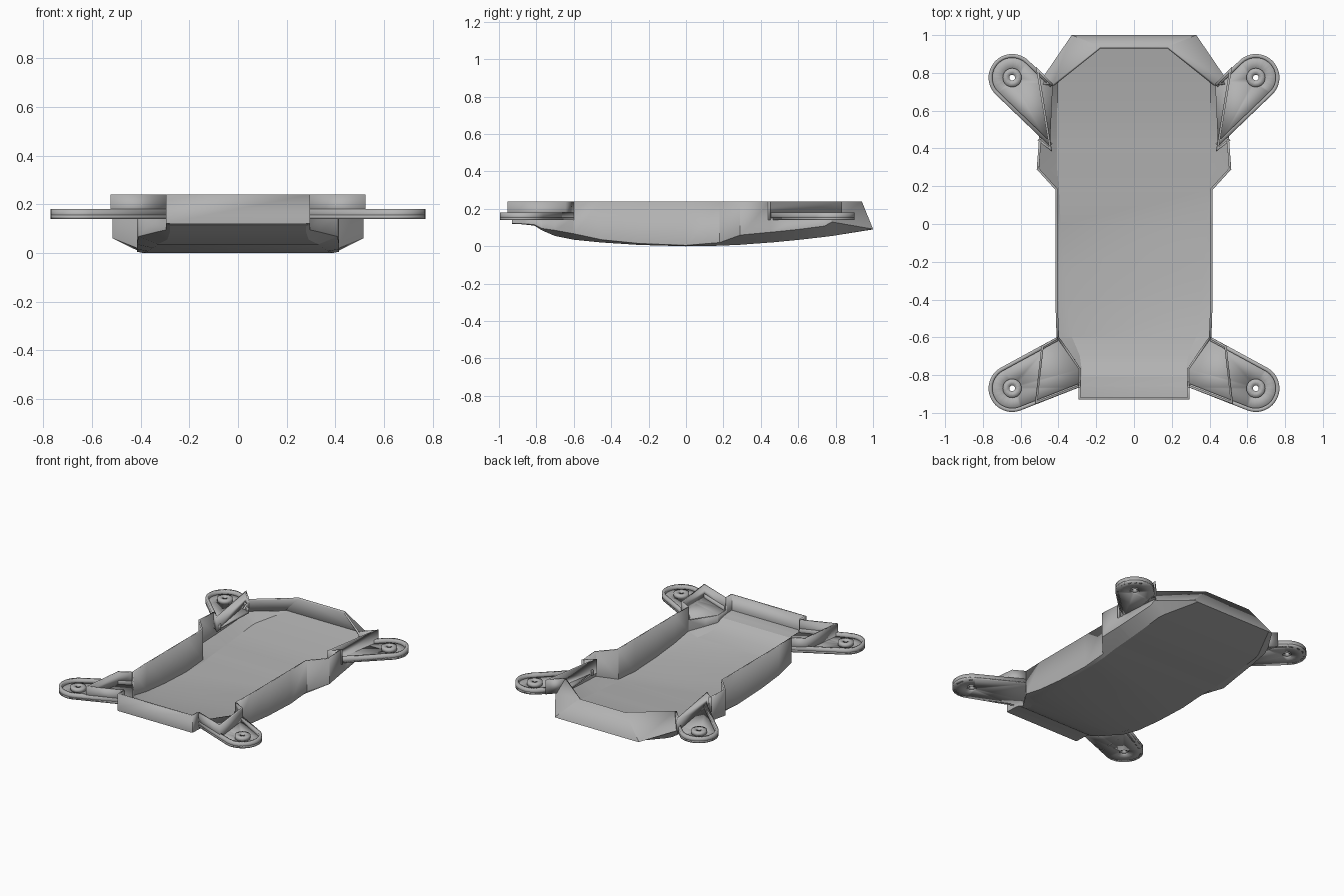
import bpy, bmesh, math
from mathutils import Vector
from mathutils.geometry import convex_hull_2d

cube = bpy.data.objects.get("Cube")
if cube:
    bpy.data.objects.remove(cube)

grey = bpy.data.materials.new("plain_grey")
grey.use_nodes = True
grey.diffuse_color = (0.45, 0.45, 0.45, 1)
grey.node_tree.nodes["Principled BSDF"].inputs["Base Color"].default_value = (0.45, 0.45, 0.45, 1)

WALL = 0.012
RIM_Z, LEDGE_Z = 0.24, 0.15
ARM_BOTTOM, ARM_FLOOR, ARM_TOP = 0.14, 0.155, 0.18


def finish(name, bm, thickness, mirror=True, smooth=30):
    """Turn an open surface into a thick part, mirrored across x."""
    mesh = bpy.data.meshes.new(name)
    bm.to_mesh(mesh)
    bm.free()
    mesh.materials.append(grey)
    obj = bpy.data.objects.new(name, mesh)
    bpy.context.collection.objects.link(obj)
    solid = obj.modifiers.new("thickness", 'SOLIDIFY')
    solid.thickness = thickness
    solid.offset = -1
    solid.use_even_offset = True
    if mirror:
        obj.modifiers.new("mirror", 'MIRROR').use_mirror_merge = False
    bpy.ops.object.select_all(action='DESELECT')
    obj.select_set(True)
    bpy.context.view_layer.objects.active = obj
    bpy.ops.object.shade_smooth_by_angle(angle=math.radians(smooth))
    return obj


def wall(name, path, z0, z1, thickness=WALL):
    """Vertical wall along a path, thickened to the left of travel."""
    bm = bmesh.new()
    low = [bm.verts.new((x, y, z0)) for x, y in path]
    high = [bm.verts.new((x, y, z1)) for x, y in path]
    for i in range(len(path) - 1):
        bm.faces.new((low[i], low[i + 1], high[i + 1], high[i]))
    return finish(name, bm, thickness)


def circle(centre, radius, count=32):
    return [(centre[0] + radius * math.cos(math.tau * i / count),
             centre[1] + radius * math.sin(math.tau * i / count)) for i in range(count)]


def plate(name, outline, hole, z0, z1):
    """Flat plate with a hole."""
    bm = bmesh.new()
    for loop in (outline, hole):
        verts = [bm.verts.new((x, y, z1)) for x, y in loop]
        for i, v in enumerate(verts):
            bm.edges.new((v, verts[(i + 1) % len(verts)]))
    bmesh.ops.triangle_fill(bm, use_beauty=True, edges=bm.edges[:])
    bm.normal_update()
    for face in bm.faces:
        if face.normal.z < 0:
            face.normal_flip()
    return finish(name, bm, z1 - z0)


# Tray: cross-sections (y, floor half width, floor z, edge half width, edge z, wall top z)
sections = [
    (-0.93, 0.28, 0.12, 0.295, 0.122, RIM_Z),
    (-0.865, 0.28, 0.117, 0.295, 0.12, RIM_Z),
    (-0.86, 0.28, 0.116, 0.295, 0.12, LEDGE_Z),
    (-0.81, 0.28, 0.11, 0.295, 0.115, LEDGE_Z),
    (-0.77, 0.28, 0.085, 0.295, 0.095, LEDGE_Z),
    (-0.70, 0.29, 0.055, 0.34, 0.085, LEDGE_Z),
    (-0.605, 0.33, 0.036, 0.407, 0.068, LEDGE_Z),
    (-0.60, 0.33, 0.035, 0.41, 0.067, RIM_Z),
    (-0.45, 0.35, 0.02, 0.415, 0.035, RIM_Z),
    (-0.25, 0.37, 0.007, 0.415, 0.015, RIM_Z),
    (0.0, 0.39, 0.0, 0.415, 0.005, RIM_Z),
    (0.18, 0.40, 0.003, 0.415, 0.02, RIM_Z),
    (0.29, 0.41, 0.008, 0.515, 0.06, RIM_Z),
    (0.45, 0.41, 0.02, 0.503, 0.075, RIM_Z),
    (0.455, 0.41, 0.02, 0.503, 0.075, LEDGE_Z),
    (0.60, 0.41, 0.034, 0.495, 0.09, LEDGE_Z),
    (0.74, 0.41, 0.05, 0.485, 0.108, LEDGE_Z),
    (0.78, 0.40, 0.055, 0.48, 0.13, RIM_Z),
    (1.0, 0.30, 0.09, 0.33, 0.092, RIM_Z),
]
# The last two sections lean inward to form the sloping tail panels
leaning_tops = {0.78: (0.43, 0.74), 1.0: (0.18, 0.94)}

bm = bmesh.new()
rows = []
for y, floor_x, floor_z, edge_x, edge_z, top_z in sections:
    top_x, top_y = leaning_tops.get(y, (edge_x, y))
    half = [(top_x, top_y, top_z), (edge_x, y, edge_z), (floor_x, y, floor_z)]
    points = [(-px, py, pz) for px, py, pz in half] + half[::-1]
    rows.append([bm.verts.new(p) for p in points])
for a, b in zip(rows, rows[1:]):
    for j in range(len(a) - 1):
        bm.faces.new((a[j], b[j], b[j + 1], a[j + 1]))
bm.faces.new(rows[0])
bm.faces.new(rows[-1][::-1])
finish("tray", bm, WALL, mirror=False, smooth=22)

# Arms: (name, boss centre, inner base points, pocket wall path)
arms = [
    ("front", (0.645, -0.87), [(0.41, -0.60), (0.29, -0.77), (0.29, -0.865)],
     [(0.29, -0.865), (0.525, -0.955), (0.49, -0.645), (0.41, -0.60)]),
    ("back", (0.645, 0.775), [(0.445, 0.41), (0.43, 0.74)],
     [(0.503, 0.452), (0.45, 0.41), (0.52, 0.835), (0.43, 0.74)]),
]
for name, centre, base, pocket in arms:
    points = base + circle(centre, 0.125, 48)
    order = convex_hull_2d([Vector(p) for p in points])
    outline = [points[i] for i in order]
    if sum(a[0] * b[1] - b[0] * a[1] for a, b in zip(outline, outline[1:] + outline[:1])) < 0:
        outline.reverse()
    # Start the loop at the last base point, so the rim skips the base
    n = len(outline)
    start = next(i for i in range(n) if outline[i] in base and outline[(i + 1) % n] not in base)
    outline = outline[start:] + outline[:start]
    stop = next(i for i in range(1, n) if outline[i] in base)

    plate(name + "_arm_floor", outline, circle(centre, 0.03), ARM_BOTTOM, ARM_FLOOR)
    wall(name + "_arm_rim", outline[:stop + 1], ARM_BOTTOM, ARM_TOP, 0.02)
    plate(name + "_arm_boss", circle(centre, 0.05), circle(centre, 0.015), 0.15, ARM_TOP)
    wall(name + "_arm_pocket_wall", pocket, ARM_BOTTOM, RIM_Z)
